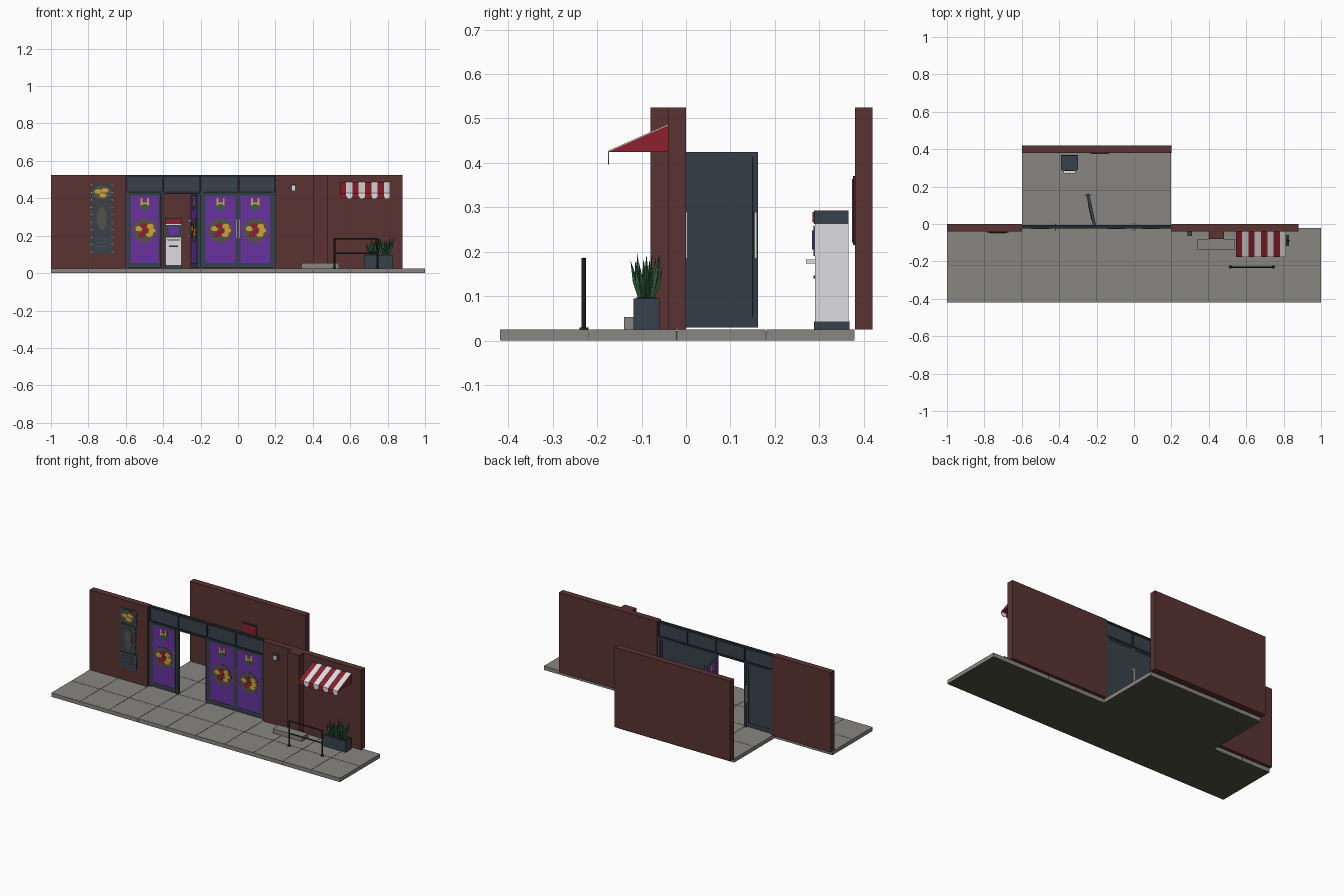
import bpy, bmesh, math, random
from mathutils import Matrix, Vector

random.seed(4)
cube = bpy.data.objects.get("Cube")
if cube:
    bpy.data.objects.remove(cube)


def material(name, rgb):
    lin = [((c / 255 + 0.055) / 1.055) ** 2.4 for c in rgb] + [1]
    m = bpy.data.materials.new(name)
    m.use_nodes = True
    m.diffuse_color = lin
    m.node_tree.nodes["Principled BSDF"].inputs["Base Color"].default_value = lin
    return m


brick = material("brick brown", (90, 51, 50))
stone = material("paving grey", (136, 134, 130))
slate = material("slate metal", (56, 66, 75))
dark = material("dark metal", (36, 42, 46))
olive = material("olive grey", (84, 82, 70))
purple = material("purple", (104, 50, 160))
red = material("awning red", (140, 32, 46))
white = material("off white", (222, 222, 224))
green = material("leaf green", (48, 98, 60))
gold = material("gold", (208, 164, 56))

HOME = Matrix.Identity(4)


def finish(name, bm, mat, place=HOME):
    bmesh.ops.recalc_face_normals(bm, faces=bm.faces)
    mesh = bpy.data.meshes.new(name)
    bm.to_mesh(mesh)
    bm.free()
    mesh.materials.append(mat)
    ob = bpy.data.objects.new(name, mesh)
    ob.matrix_world = place
    bpy.context.collection.objects.link(ob)
    return ob


def box(name, x, y, z, mat, place=HOME):
    """Box spanning the given (min, max) ranges."""
    bm = bmesh.new()
    size = Matrix.Diagonal((x[1] - x[0], y[1] - y[0], z[1] - z[0], 1))
    mid = Matrix.Translation((sum(x) / 2, sum(y) / 2, sum(z) / 2))
    bmesh.ops.create_cube(bm, size=1, matrix=mid @ size)
    return finish(name, bm, mat, place)


def disc(name, x, z, y, rx, rz, mat, place=HOME, sides=24):
    """Thin elliptical plate facing the front, its face at y."""
    bm = bmesh.new()
    m = (Matrix.Translation((x, y + 0.001, z)) @ Matrix.Diagonal((rx, 1, rz, 1))
         @ Matrix.Rotation(math.pi / 2, 4, 'X'))
    bmesh.ops.create_cone(bm, cap_ends=True, segments=sides, radius1=1, radius2=1,
                          depth=0.002, matrix=m)
    return finish(name, bm, mat, place)


def rod(name, a, b, r, mat, r2=None, sides=8):
    a, b = Vector(a), Vector(b)
    d = b - a
    bm = bmesh.new()
    m = Matrix.Translation((a + b) / 2) @ d.to_track_quat('Z', 'Y').to_matrix().to_4x4()
    bmesh.ops.create_cone(bm, cap_ends=True, segments=sides, radius1=r,
                          radius2=r if r2 is None else r2, depth=d.length, matrix=m)
    return finish(name, bm, mat)


# Paving: square slabs with dark joints
BASE, TOP = 0.025, 0.525
box("pavement_bed", (-0.998, 0.998), (-0.418, -0.022), (0, 0.022), olive)
box("interior_bed", (-0.598, 0.198), (-0.022, 0.378), (0, 0.022), olive)
for row in range(4):
    for col in range(10):
        if row < 2 or 2 <= col < 6:
            x, y = -1 + 0.2 * col, -0.42 + 0.2 * row
            box("paving_slab", (x + .001, x + .199), (y + .001, y + .199), (0.001, BASE), stone)

# Walls, pillar and step
box("right_front_wall", (-1, -0.6), (-0.04, 0), (BASE, TOP), brick)
box("left_front_wall", (0.2, 0.88), (-0.04, 0), (BASE, TOP), brick)
box("back_wall", (-0.6, 0.2), (0.38, 0.42), (BASE, TOP), brick)
box("pillar", (0.4, 0.48), (-0.08, -0.04), (BASE, TOP), brick)
box("step", (0.34, 0.54), (-0.14, -0.08), (BASE, 0.053), stone)

# Shopfront frame with transom panels
for x in (-0.592, -0.405, -0.195, 0.192):
    box("frame_post", (x - 0.008, x + 0.008), (-0.025, -0.005), (BASE, 0.43), slate)
for z in (0.43, 0.519):
    box("frame_rail", (-0.6, 0.2), (-0.025, -0.005), (z - 0.006, z + 0.006), dark)
for i in range(4):
    x = -0.6 + 0.2 * i
    box("transom_panel", (x + 0.005, x + 0.195), (-0.02, -0.01), (0.436, 0.513), slate)
for i in range(5):
    x = -0.596 + 0.198 * i
    box("transom_post", (x - 0.004, x + 0.004), (-0.025, -0.005), (0.43, 0.519), dark)


def food_emblem(x, z, y, s, place):
    disc("emblem_plate", x, z, y, s, s, olive, place)
    spots = [(-.5, .15, gold), (.45, .35, gold), (.4, -.35, gold), (-.1, .4, red),
             (-.25, -.35, red), (.1, -.05, red), (.6, 0, gold)]
    for k, (dx, dz, mat) in enumerate(spots):
        disc("emblem_spot", x + dx * s, z + dz * s, y - 0.001 - 0.0003 * k,
             0.3 * s, 0.22 * s, mat, place, 10)


def door(place, w, handle_x):
    """Door leaf from x = -w to 0 with a poster on its front."""
    lo, hi, e = 0.03, 0.425, 0.012
    for x in ((-w, e - w), (-e, 0)):
        box("door_stile", x, (-0.01, 0.006), (lo, hi), slate, place)
    for z in ((lo, lo + 0.024), (hi - e, hi)):
        box("door_rail", (e - w, -e), (-0.01, 0.006), z, slate, place)
    box("door_panel", (e - w, -e), (-0.005, 0.003), (lo + .024, hi - e), slate, place)
    box("door_poster", (e - w, -e), (-0.008, -0.005), (lo + .02, hi - e), purple, place)
    c = -w / 2
    food_emblem(c, 0.228, -0.01, 0.064, place)
    box("poster_badge", (c - .022, c + .022), (-0.01, -0.008), (0.36, 0.402), gold, place)
    box("badge_inset", (c - .012, c + .012), (-0.011, -0.01), (0.378, 0.402), purple, place)
    disc("badge_leaf", c, 0.353, -0.0115, 0.022, 0.016, green, place, 12)
    for y in ((-0.022, -0.016), (0.012, 0.018)):
        box("door_handle", (handle_x - .003, handle_x + .003), y, (0.185, 0.29), white, place)
    for z in (0.195, 0.28):
        box("handle_mount", (handle_x - .002, handle_x + .002), (-0.018, 0.014),
            (z - .003, z + .003), white, place)


def at(x, y=-0.015):
    return Matrix.Translation((x, y, 0))


door(at(-0.414), 0.17, -0.006)
door(at(-0.001), 0.185, -0.006)
door(at(0.184), 0.183, -0.177)
door(at(-0.21, -0.005) @ Matrix.Rotation(math.radians(-78), 4, 'Z'), 0.17, -0.162)

# Menu board with bulbs along its edges
box("menu_board_top", (-0.787, -0.67), (-0.046, -0.04), (0.382, 0.476), slate)
box("menu_board_middle", (-0.78, -0.677), (-0.046, -0.04), (0.206, 0.378), slate)
box("menu_board_bottom", (-0.787, -0.67), (-0.046, -0.04), (0.105, 0.202), slate)
disc("menu_crest", -0.728, 0.43, -0.048, 0.05, 0.036, olive)
for dx, dz in ((-.02, .006), (.016, .012), (.006, -.014)):
    disc("menu_crest_spot", -0.728 + dx, 0.43 + dz, -0.0495, 0.02, 0.012, gold, sides=10)
disc("menu_oval", -0.728, 0.292, -0.048, 0.026, 0.064, olive)
for z in (0.14, 0.16, 0.18):
    box("menu_line", (-0.75, -0.706), (-0.048, -0.046), (z, z + .006), olive)
for x in (-0.784, -0.673):
    for i in range(10):
        disc("menu_bulb", x, 0.112 + 0.04 * i, -0.048, 0.003, 0.003, white, sides=6)

# Cash machine
cx = (-0.39, -0.30)
box("machine_base", cx, (0.288, 0.368), (BASE, 0.043), slate)
box("machine_body", (-0.388, -0.302), (0.29, 0.366), (0.043, 0.262), white)
box("machine_head", cx, (0.288, 0.366), (0.262, 0.293), slate)
box("machine_sign", (-0.386, -0.304), (0.285, 0.288), (0.266, 0.289), red)
box("machine_fascia", (-0.386, -0.304), (0.287, 0.29), (0.19, 0.258), slate)
box("machine_screen", (-0.372, -0.318), (0.284, 0.287), (0.205, 0.248), purple)
box("machine_shelf", (-0.378, -0.312), (0.27, 0.29), (0.174, 0.183), white)
box("machine_slot", (-0.37, -0.32), (0.287, 0.29), (0.14, 0.147), dark)

# Poster on the back wall
box("wall_poster_frame", (-0.235, -0.13), (0.376, 0.38), (0.215, 0.37), dark)
box("wall_poster", (-0.229, -0.136), (0.374, 0.376), (0.221, 0.364), red)

# Wall lamp
box("lamp_mount", (0.283, 0.311), (-0.048, -0.04), (0.436, 0.472), slate)
box("lamp_body", (0.287, 0.307), (-0.062, -0.048), (0.44, 0.468), white)
box("lamp_cap", (0.285, 0.309), (-0.064, -0.04), (0.468, 0.474), slate)

# Striped awning with scalloped edge
X0, W = 0.545, 0.0335


def prism(name, x0, x1, profile, mat):
    bm = bmesh.new()
    face = bm.faces.new([bm.verts.new((x0, y, z)) for y, z in profile])
    new = bmesh.ops.extrude_face_region(bm, geom=[face])["geom"]
    bmesh.ops.translate(bm, vec=(x1 - x0, 0, 0),
                        verts=[v for v in new if isinstance(v, bmesh.types.BMVert)])
    return finish(name, bm, mat)


prism("awning", X0, X0 + 8 * W, [(-0.175, 0.425), (-0.04, 0.425), (-0.04, 0.485)], red)
for i in range(8):
    x = X0 + W * i
    mat = white if i % 2 else red
    if i % 2:
        prism("awning_stripe", x, x + W, [(-0.175, 0.425), (-0.04, 0.485),
                                          (-0.04, 0.4875), (-0.175, 0.4275)], white)
    box("awning_valance", (x, x + W), (-0.176, -0.174), (0.409, 0.426), mat)
    disc("awning_scallop", x + W / 2, 0.411, -0.1758, W / 2, 0.015, mat, sides=16)

# Hand rail
for x in (0.515, 0.745):
    rod("rail_post", (x, -0.23, BASE), (x, -0.23, 0.186), 0.005, dark)
    rod("rail_foot", (x, -0.23, BASE), (x, -0.23, 0.03), 0.01, dark)
for z in (0.183, 0.105):
    rod("rail_bar", (0.515, -0.23, z), (0.745, -0.23, z), 0.004, dark)

# Planter with spiky leaves
box("planter", (0.675, 0.828), (-0.118, -0.06), (BASE, 0.095), slate)
box("planter_soil", (0.681, 0.822), (-0.112, -0.066), (0.095, 0.097), dark)
for px in (0.725, 0.788):
    for i in range(16):
        a = i * 2.4
        lean = random.uniform(0.008, 0.034)
        foot = Vector((px + 0.016 * math.cos(a), -0.089 + 0.014 * math.sin(a), 0.094))
        tip = foot + Vector((lean * math.cos(a), 0.7 * lean * math.sin(a),
                             random.uniform(0.06, 0.106)))
        mid = foot.lerp(tip, 0.5) - Vector((0, 0, 0.004))
        rod("leaf_base", foot, mid, 0.004, green, 0.006, 4)
        rod("leaf_tip", mid, tip, 0.006, green, 0, 4)
